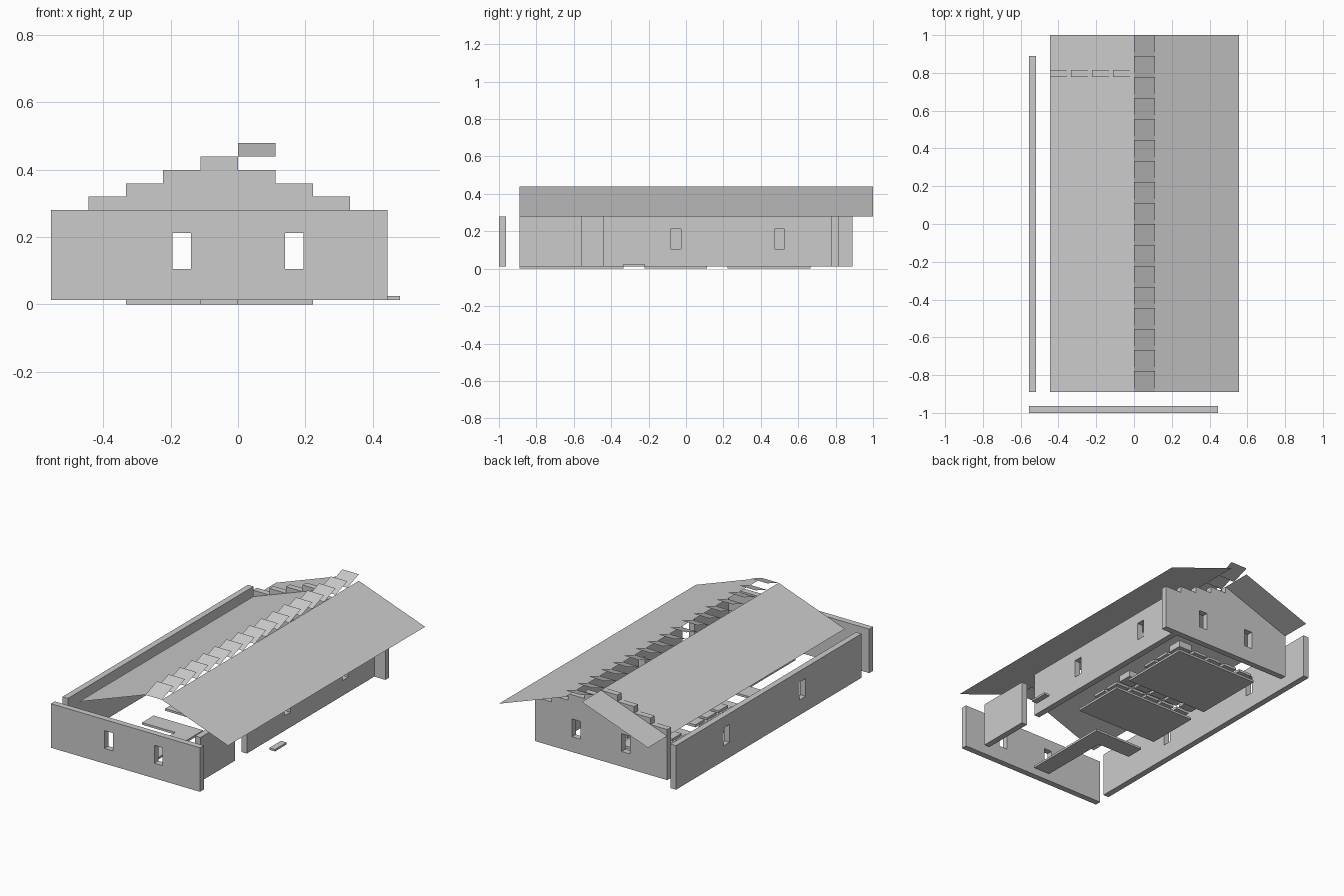
import bpy, bmesh
from mathutils import Vector

old = bpy.data.objects.get("Cube")
if old:
    bpy.data.objects.remove(old, do_unlink=True)

M = 1 / 9            # building module
T = M / 3            # wall thickness
FLOOR, TOP = 0.013, 0.28
STEP = 0.04          # rise of one gable step
SILL, HEAD, HALF = 0.105, 0.213, M / 4

grey = bpy.data.materials.new("light grey")
grey.use_nodes = True
grey.diffuse_color = (0.6, 0.6, 0.6, 1)
grey.node_tree.nodes["Principled BSDF"].inputs["Base Color"].default_value = (0.6, 0.6, 0.6, 1)


def finish(name, bm):
    mesh = bpy.data.meshes.new(name)
    bm.to_mesh(mesh)
    bm.free()
    mesh.materials.append(grey)
    obj = bpy.data.objects.new(name, mesh)
    bpy.context.collection.objects.link(obj)
    return obj


def panel(name, us, vs, keep, place, depth):
    """Solid slab from the kept cells of a u-v grid; place maps (u, v) to space."""
    us, vs = sorted(set(us)), sorted(set(vs))
    bm = bmesh.new()
    grid = {(i, j): bm.verts.new(place(u, v)) for i, u in enumerate(us) for j, v in enumerate(vs)}
    for i in range(len(us) - 1):
        for j in range(len(vs) - 1):
            if keep((us[i] + us[i + 1]) / 2, (vs[j] + vs[j + 1]) / 2):
                bm.faces.new([grid[i, j], grid[i + 1, j], grid[i + 1, j + 1], grid[i, j + 1]])
    bmesh.ops.delete(bm, geom=[v for v in bm.verts if not v.link_faces], context='VERTS')
    out = bmesh.ops.extrude_face_region(bm, geom=bm.faces[:], use_keep_orig=True)
    bmesh.ops.translate(bm, vec=Vector(depth),
                        verts=[g for g in out["geom"] if isinstance(g, bmesh.types.BMVert)])
    bmesh.ops.recalc_face_normals(bm, faces=bm.faces)
    bmesh.ops.dissolve_limit(bm, angle_limit=0.01, verts=bm.verts, edges=bm.edges)
    return finish(name, bm)


def wall(name, start, end, windows, place, depth, height=lambda u: TOP, extra_u=(), extra_v=()):
    """Wall with rectangular window openings and an optional stepped top."""
    us = [start, end, *extra_u] + [w + s * HALF for w in windows for s in (-1, 1)]
    vs = [FLOOR, TOP, SILL, HEAD, *extra_v]

    def keep(u, v):
        hole = SILL < v < HEAD and any(abs(u - w) < HALF for w in windows)
        return v < height(u) and not hole
    return panel(name, us, vs, keep, place, depth)


def box(name, x0, x1, y0, y1, z0, z1):
    return panel(name, [x0, x1], [y0, y1], lambda u, v: True,
                 lambda u, v: (u, v, z0), (0, 0, z1 - z0))


def sheet(name, quads):
    bm = bmesh.new()
    for quad in quads:
        bm.faces.new([bm.verts.new(p) for p in quad])
    return finish(name, bm)


# Outer walls
wall("front_wall", -5 * M, 4 * M, [-1.5 * M, 1.5 * M], lambda u, v: (u, -9 * M, v), (0, T, 0))
wall("right_wall", -8 * M, 8 * M, [-0.325, 0.405], lambda u, v: (-5 * M, u, v), (T, 0, 0))
wall("left_wall_short", -8 * M, -5 * M, [], lambda u, v: (3 * M, u, v), (T, 0, 0))
wall("left_wall_long", -4 * M, 7 * M, [-M / 2, 4.5 * M], lambda u, v: (3 * M, u, v), (T, 0, 0))

# Rear gable with steps, one module off centre
wall("rear_gable", -4 * M, 4 * M, [-1.5 * M, 1.5 * M], lambda u, v: (u, 7 * M, v), (0, T, 0),
     height=lambda u: TOP + STEP * (4 - int(abs(u + M / 2) / M + 0.5)),
     extra_u=[k * M for k in range(-4, 5)], extra_v=[TOP + k * STEP for k in range(5)])

# Roof slopes
ridge = TOP + 4 * STEP
y0, y1 = -8 * M, 9 * M
sheet("right_roof", [[(-4 * M, y0, TOP), (0, y0, ridge), (0, y1, ridge), (-4 * M, y1, TOP)]])
sheet("left_roof", [[(M, y0, ridge), (5 * M, y0, TOP), (5 * M, y1, TOP), (M, y1, ridge)]])

# Tilted ridge slats
sheet("ridge_slats", [[(0, k * M, ridge), (M, k * M, ridge),
                       (M, (k + 1) * M, ridge + STEP), (0, (k + 1) * M, ridge + STEP)]
                      for k in range(-8, 9)])

# Floor path and plates
panel("floor_path", [-3 * M, -M, 0], [-8 * M, -4 * M, -3 * M],
      lambda u, v: u > -M or v > -4 * M, lambda u, v: (u, v, 0), (0, 0, FLOOR))
box("middle_floor", -3 * M, 2 * M, -2 * M, M, 0, FLOOR)
box("rear_floor", -3 * M, 2 * M, 2 * M, 6 * M, 0, FLOOR)

# Doorstep
box("doorstep", 4 * M, 4 * M + T, -3 * M, -2 * M, FLOOR, 0.025)

# Raised blocks over each floor, with a taller corner block
for name, start in (("middle", -2), ("rear", 2)):
    for i in range(-3, 2):
        for j in range(start + 1, start + 4):
            tall = i == 1 and j == start + 3
            box(name + "_block", (i + 0.1) * M, (i + 0.9) * M, (j + 0.1) * M, (j + 0.9) * M,
                0.04, 0.08 if tall else 0.055)
